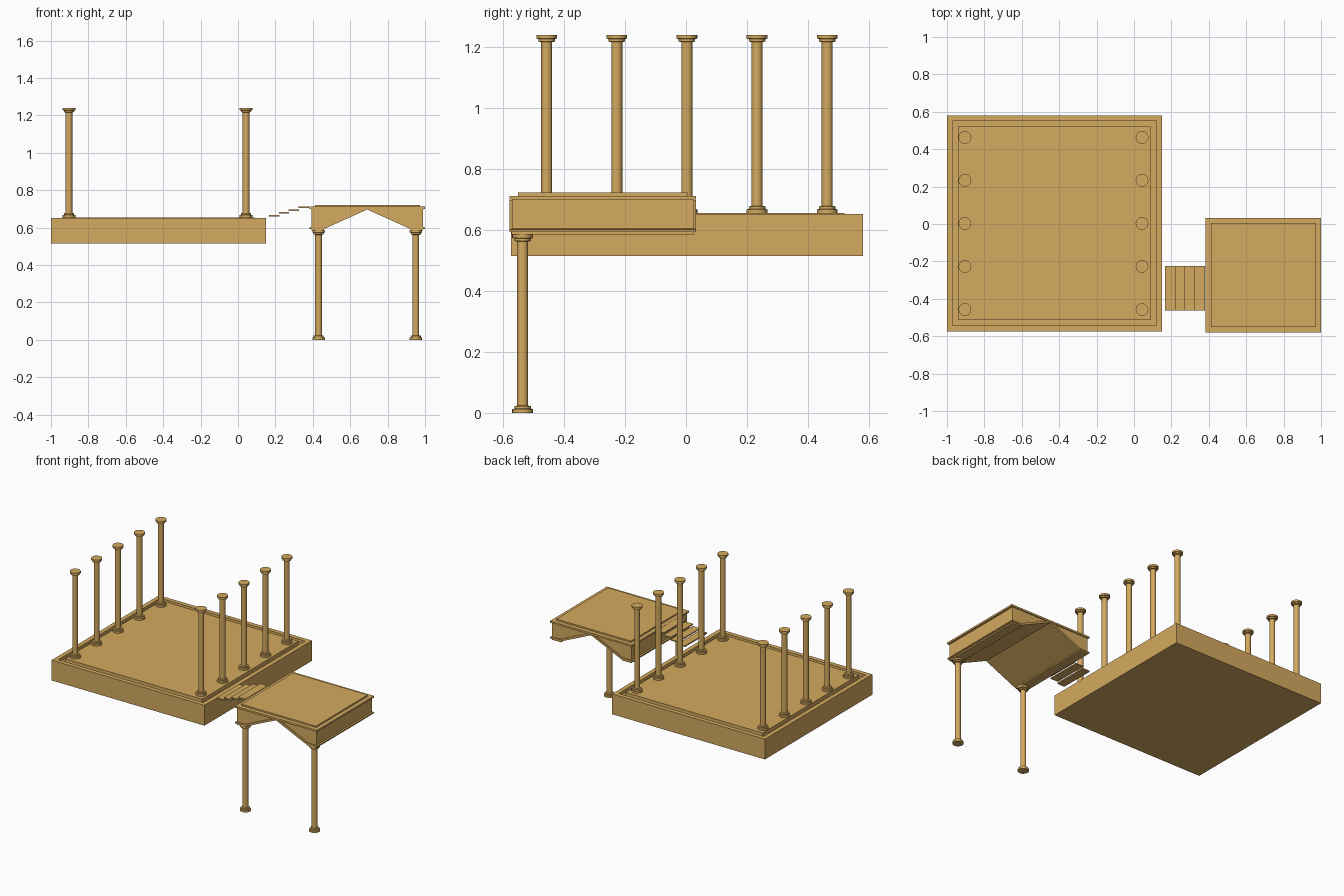
import bpy, bmesh, math

if "Cube" in bpy.data.objects:
    bpy.data.objects.remove(bpy.data.objects["Cube"])

mat = bpy.data.materials.new("sandstone")
mat.diffuse_color = (0.66, 0.40, 0.115, 1)
mat.use_nodes = True
mat.node_tree.nodes["Principled BSDF"].inputs["Base Color"].default_value = mat.diffuse_color


def finish(name, bm, smooth=False):
    bmesh.ops.recalc_face_normals(bm, faces=bm.faces)
    me = bpy.data.meshes.new(name)
    bm.to_mesh(me)
    bm.free()
    ob = bpy.data.objects.new(name, me)
    bpy.context.collection.objects.link(ob)
    me.materials.append(mat)
    if smooth:
        bpy.ops.object.select_all(action='DESELECT')
        ob.select_set(True)
        bpy.context.view_layer.objects.active = ob
        bpy.ops.object.shade_smooth_by_angle(angle=math.radians(35))
    return ob


def skin(name, rings, smooth=False):
    """Bridge a stack of equal-length point rings and cap both ends."""
    bm = bmesh.new()
    vs = [[bm.verts.new(p) for p in r] for r in rings]
    n = len(vs[0])
    for a, b in zip(vs, vs[1:]):
        for i in range(n):
            j = (i + 1) % n
            bm.faces.new((a[i], a[j], b[j], b[i]))
    bm.faces.new(vs[0][::-1])
    bm.faces.new(vs[-1])
    return finish(name, bm, smooth)


def stepped_block(name, x0, x1, y0, y1, levels):
    """Rectangular block whose outline is inset by d at height z."""
    skin(name, [[(x0 + d, y0 + d, z), (x1 - d, y0 + d, z),
                 (x1 - d, y1 - d, z), (x0 + d, y1 - d, z)] for d, z in levels])


def column(name, x, y, z0, z1, n=24):
    """Turned column: two-step base, plain shaft, two-step capital."""
    prof = [(.034, 0), (.034, .012), (.027, .014), (.027, .022), (.018, .024)]
    pts = [(r, z0 + h) for r, h in prof] + [(r, z1 - h) for r, h in reversed(prof)]
    skin(name, [[(x + r * math.cos(2 * math.pi * i / n),
                  y + r * math.sin(2 * math.pi * i / n), z) for i in range(n)]
                for r, z in pts], True)


def extrude_y(name, prof, y0, y1):
    skin(name, [[(x, y, z) for x, z in prof] for y in (y0, y1)])


# main terrace with a sunken channel around the floor
stepped_block("terrace", -1, .15, -.574, .58,
              [(0, .514), (0, .652), (.03, .652), (.03, .632), (.06, .632), (.06, .655)])

# two rows of terrace columns
for side, x in (("left", -.904), ("right", .043)):
    for i in range(5):
        column(f"{side}_column_{i + 1}", x, -.457 + .23 * i, .655, 1.24)

# floating stair treads
for i in range(4):
    x = .165 + .053 * i
    stepped_block(f"stair_tread_{i + 1}", x, x + .056, -.463, -.225,
                  [(0, .659 + .0155 * i), (0, .667 + .0155 * i)])

# upper platform: cornice and floor slab
stepped_block("platform_top", .383, 1, -.579, .033,
              [(.008, .697), (.008, .70), (0, .70), (0, .712), (.028, .712), (.028, .722)])

# platform body with a pointed arch underneath
CX = .691


def mirrored(half):
    return [(CX - x, z) for x, z in half] + [(CX + x, z) for x, z in reversed(half) if x > 0]


extrude_y("platform_body",
          mirrored([(.298, .699), (.298, .604), (.23, .604), (0, .698)])
          , -.571, .026)
# trim following the arch, slightly proud of the body
extrude_y("arch_trim",
          mirrored([(0, .697), (.228, .594), (.308, .594), (.308, .602), (.232, .606),
                    (.03, .698)]),
          -.579, .033)

# bearing strips and front legs
for side, s in (("left", -1), ("right", 1)):
    xs = sorted((CX + s * .298, CX + s * .23))
    stepped_block(f"{side}_bearing_strip", xs[0], xs[1], -.573, .027,
                  [(0, .585), (0, .595)])
    column(f"{side}_front_leg", CX + s * .26, -.536, 0, .586)
